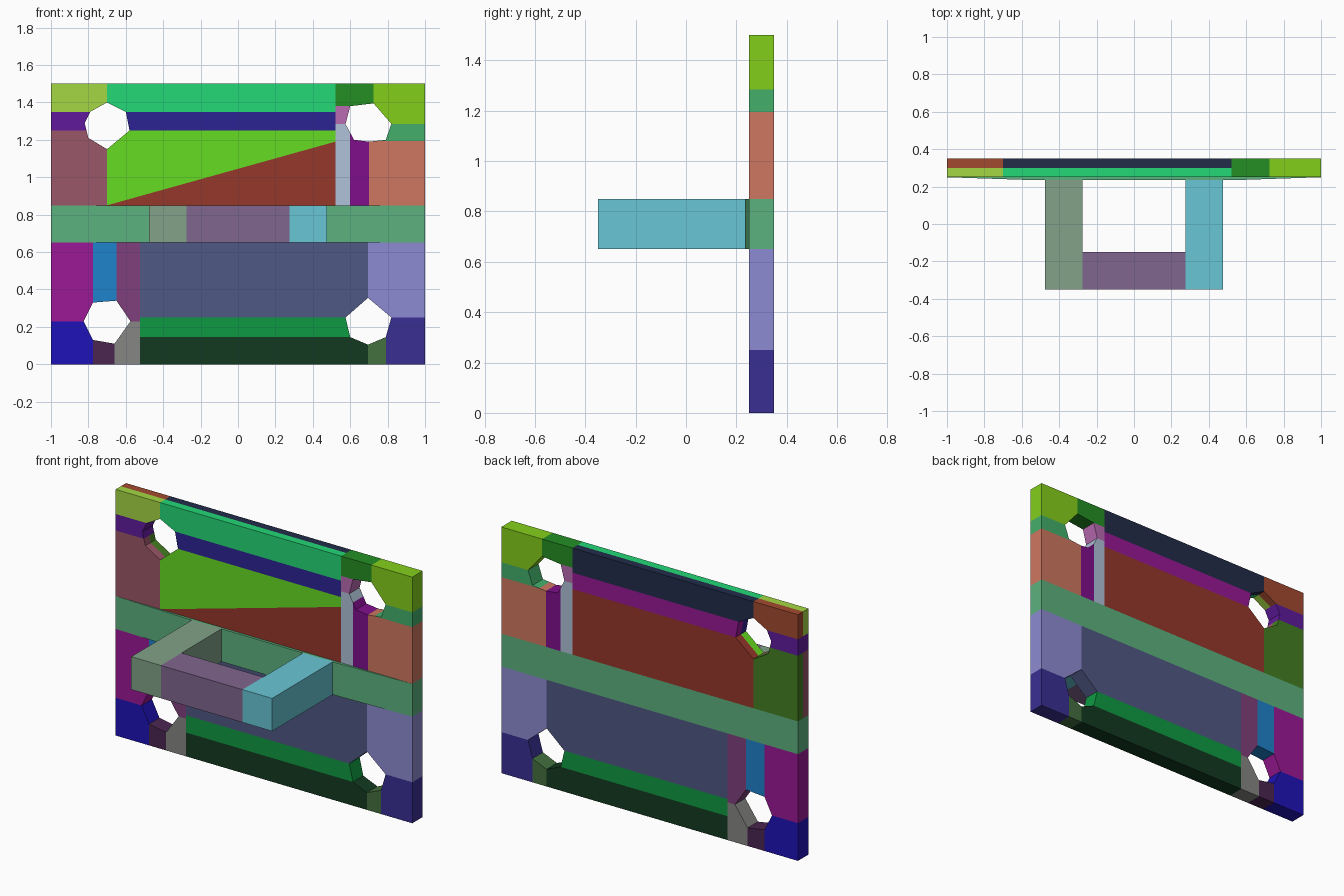
import bpy, bmesh
from mathutils import Vector

if "Cube" in bpy.data.objects:
    bpy.data.objects.remove(bpy.data.objects["Cube"])


def material(hexcol):
    m = bpy.data.materials.get(hexcol) or bpy.data.materials.new(hexcol)
    rgb = [int(hexcol[i:i + 2], 16) / 255 for i in (0, 2, 4)]
    m.diffuse_color = [(c / 12.92 if c < 0.04 else ((c + 0.055) / 1.055) ** 2.4) for c in rgb] + [1]
    m.use_nodes = True
    m.node_tree.nodes["Principled BSDF"].inputs["Base Color"].default_value = m.diffuse_color
    return m


def prism(name, outline, direction, color=None):
    """Extrude a flat outline of 3D points along a direction."""
    bm = bmesh.new()
    face = bm.faces.new([bm.verts.new(p) for p in outline])
    new = bmesh.ops.extrude_face_region(bm, geom=[face])['geom']
    bmesh.ops.translate(bm, vec=Vector(direction), verts=[v for v in new if isinstance(v, bmesh.types.BMVert)])
    bmesh.ops.recalc_face_normals(bm, faces=bm.faces)
    me = bpy.data.meshes.new(name)
    bm.to_mesh(me)
    bm.free()
    ob = bpy.data.objects.new(name, me)
    bpy.context.collection.objects.link(ob)
    if color:
        me.materials.append(material(color))
    return ob


FRONT, MID, BACK = 0.25, 0.30, 0.35


def slab(name, pts, color, y0=FRONT, y1=BACK):
    return prism(name, [(x, y0, z) for x, z in pts], (0, y1 - y0, 0), color)


def rect(x0, x1, z0, z1):
    return [(x0, z0), (x1, z0), (x1, z1), (x0, z1)]


# Corner hole cutters
holes = {
    "upper_left": [(-.70, 1.40), (-.60, 1.35), (-.58, 1.25), (-.70, 1.15), (-.80, 1.21), (-.82, 1.29), (-.79, 1.35)],
    "upper_right": [(.60, 1.38), (.725, 1.395), (.82, 1.285), (.79, 1.20), (.70, 1.19), (.62, 1.20), (.575, 1.285)],
    "lower_left": [(-.775, .33), (-.65, .34), (-.575, .23), (-.66, .11), (-.775, .13), (-.825, .23)],
    "lower_right": [(.695, .355), (.82, .25), (.79, .145), (.695, .105), (.60, .145), (.575, .25)],
}
cutters = []
for key, pts in holes.items():
    c = slab(key + "_hole_cutter", pts, None, 0.15, 0.45)
    c.hide_render = True
    c.hide_viewport = True
    xs, zs = [p[0] for p in pts], [p[1] for p in pts]
    cutters.append((c, min(xs), max(xs), min(zs), max(zs)))


def panel(name, x0, x1, z0, z1, front, back=None):
    """Rectangular panel piece, optionally in two layers, pierced by the holes."""
    layers = [(front, FRONT, MID), (back, MID, BACK)] if back else [(front, FRONT, BACK)]
    for i, (color, y0, y1) in enumerate(layers):
        ob = slab(name + ("_back" if i else ""), rect(x0, x1, z0, z1), color, y0, y1)
        pierce(ob, x0, x1, z0, z1)


def pierce(ob, x0, x1, z0, z1):
    for c, a, b, d, e in cutters:
        if a < x1 and b > x0 and d < z1 and e > z0:
            m = ob.modifiers.new("hole", 'BOOLEAN')
            m.operation, m.solver, m.object = 'DIFFERENCE', 'EXACT', c


# Lower half of the plate
panel("lower_left_side", -1, -.775, .23, .65, "9c1896")
panel("lower_left_corner", -1, -.775, 0, .23, "1f12b8")
panel("lower_left_foot", -.775, -.66, 0, .23, "4a2650")
panel("lower_left_foot_inner", -.66, -.525, 0, .23, "868684")
panel("lower_left_strip", -.775, -.65, .23, .65, "1f83cc")
panel("lower_left_strip_inner", -.65, -.525, .23, .65, "803f7c")
panel("lower_centre", -.525, .695, .25, .65, "4f5883")
panel("lower_band", -.525, .695, .145, .25, "0f9a42")
panel("bottom_band", -.525, .695, 0, .145, "123a20")
panel("lower_right_side", .695, 1, .25, .65, "8d8bd2")
panel("lower_right_corner", .79, 1, 0, .25, "3a2f94")
panel("lower_right_foot", .695, .79, 0, .25, "43703f")

# Upper half of the plate
panel("upper_right_side", .70, 1, .85, 1.195, "ce7760")
panel("upper_right_edge", .70, 1, 1.195, 1.285, "43af6b")
panel("upper_right_corner", .725, 1, 1.285, 1.5, "84cf1b")
panel("upper_right_cap", .52, .725, 1.38, 1.5, "248f24")
panel("upper_right_strip", .60, .70, .85, 1.285, "800f8c")
panel("upper_right_strip_inner", .52, .60, .85, 1.285, "b0c2d8")
panel("upper_right_block", .52, .62, 1.285, 1.38, "ba6bb2")
panel("upper_left_corner", -1, -.70, 1.35, 1.5, "a4d743", "a34a2f")
panel("upper_left_edge", -1, -.70, 1.25, 1.35, "601a9c")
panel("upper_left_side", -1, -.70, .85, 1.25, "9b5768", "447f22")
panel("top_band", -.70, .52, 1.35, 1.5, "22d876", "222c4a")
panel("upper_band", -.70, .52, 1.25, 1.35, "2c2494", "991896")

# Upper centre: plain back layer, front layer split diagonally
back = slab("upper_centre_back", rect(-.70, .52, .85, 1.25), "96372a", MID, BACK)
upper = slab("upper_centre_front", [(-.70, .85), (.52, 1.19), (.52, 1.25), (-.70, 1.25)], "66dc22", FRONT, MID)
slab("upper_centre_wedge", [(-.70, .85), (.52, .85), (.52, 1.19)], "96372a", FRONT, MID)
for ob in (back, upper):
    pierce(ob, -.70, .52, .85, 1.25)

# Middle rail with slightly swollen front, and the U-shaped handle
Z = 0.65
prism("middle_rail", [(x, y, Z) for x, y in
      [(-1, .35), (1, .35), (1, .25), (.52, .234), (-.52, .234), (-1, .25)]], (0, 0, .2), "5cb27e")
for name, x0, x1, y1, color in (("left_handle_arm", -.475, -.275, .24, "82a288"),
                                ("right_handle_arm", .275, .475, .24, "68c6d6"),
                                ("handle_grip", -.275, .275, -.15, "80668f")):
    prism(name, [(x0, -.35, Z), (x1, -.35, Z), (x1, y1, Z), (x0, y1, Z)], (0, 0, .2), color)
